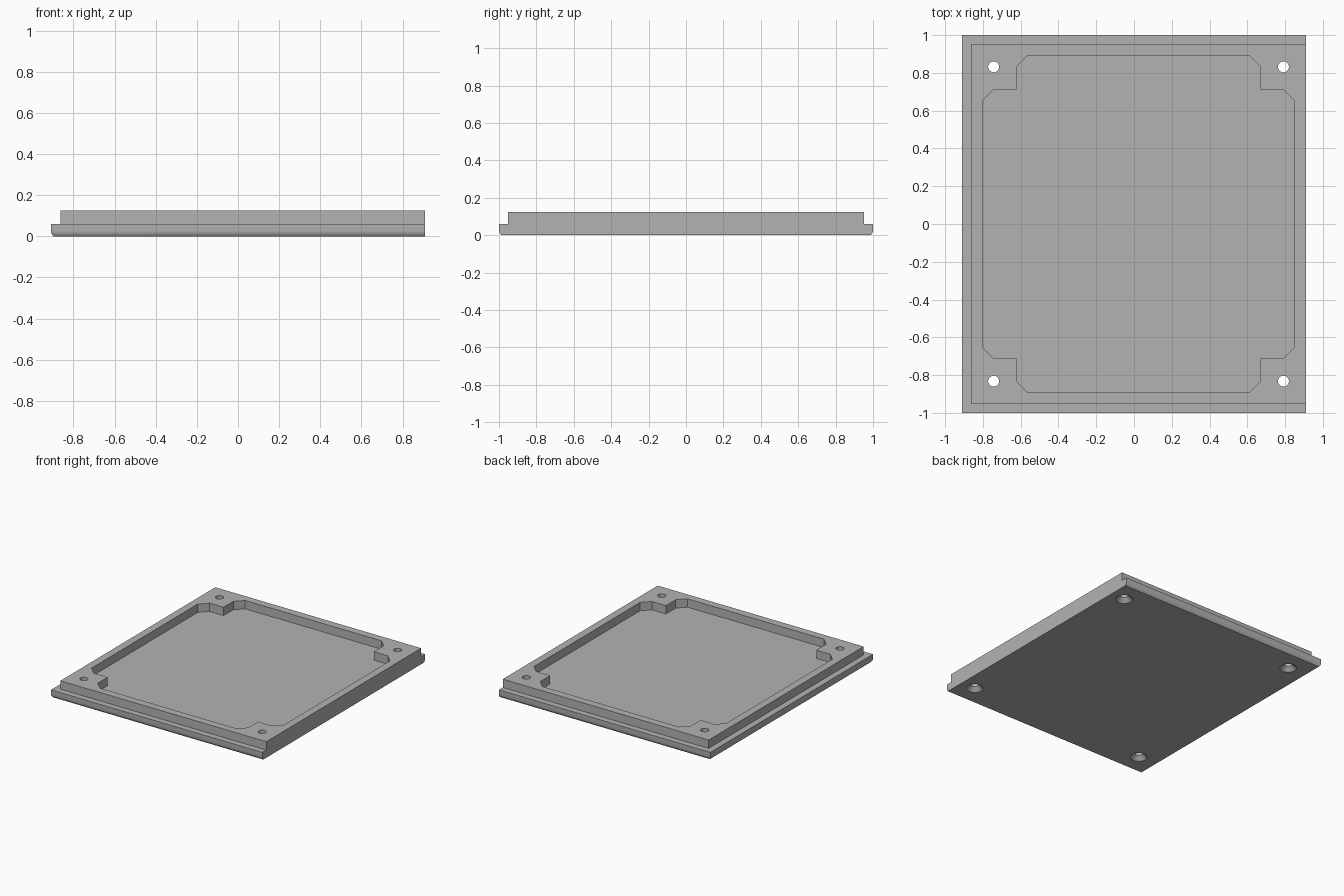
import bpy
import bmesh
from math import cos, sin, pi, radians

HALF_X, HALF_Y = 0.91, 1.0
RIM_Z, TOP_Z = 0.06, 0.125
LEDGE = 0.048                 # width of the step on three sides
SHIFT = LEDGE / 2             # pocket and holes are centred on the raised area
HOLE_X, HOLE_Y = 0.767, 0.832

cube = bpy.data.objects.get("Cube")
if cube:
    bpy.data.objects.remove(cube, do_unlink=True)

grey = bpy.data.materials.new("plain grey")
grey.use_nodes = True
grey.diffuse_color = (0.45, 0.45, 0.45, 1)
grey.node_tree.nodes["Principled BSDF"].inputs["Base Color"].default_value = grey.diffuse_color


def loft(name, loops, cut_x=None):
    """Closed solid through stacked loops of equal length."""
    bm = bmesh.new()
    rings = [[bm.verts.new(p) for p in loop] for loop in loops]
    for a, b in zip(rings, rings[1:]):
        for i in range(len(a)):
            j = (i + 1) % len(a)
            bm.faces.new((a[i], a[j], b[j], b[i]))
    bm.faces.new(rings[0][::-1])
    bm.faces.new(rings[-1])
    if cut_x is not None:
        geom = bm.verts[:] + bm.edges[:] + bm.faces[:]
        cut = bmesh.ops.bisect_plane(bm, geom=geom, plane_co=(cut_x, 0, 0),
                                     plane_no=(1, 0, 0), clear_outer=True)
        edges = [e for e in cut["geom_cut"] if isinstance(e, bmesh.types.BMEdge)]
        bmesh.ops.contextual_create(bm, geom=edges)
    bmesh.ops.recalc_face_normals(bm, faces=bm.faces[:])
    mesh = bpy.data.meshes.new(name)
    bm.to_mesh(mesh)
    bm.free()
    mesh.materials.append(grey)
    obj = bpy.data.objects.new(name, mesh)
    bpy.context.collection.objects.link(obj)
    return obj


def rectangle(inset, z):
    x, y = HALF_X - inset, HALF_Y - inset
    return [(-x, -y, z), (x + 0.3, -y, z), (x + 0.3, y, z), (-x, y, z)]


def circle(x, y, radius, z, sides=32):
    return [(x + radius * cos(2 * pi * i / sides),
             y + radius * sin(2 * pi * i / sides), z) for i in range(sides)]


# Stepped plate: softened lower edge, ledge on three sides, flush on the left
soft_edge = [(0.012, 0), (0.007, 0.006), (0.003, 0.013), (0.001, 0.019), (0, 0.025)]
steps = soft_edge + [(0, RIM_Z), (LEDGE, RIM_Z), (LEDGE, TOP_Z)]
plate = loft("cover_plate", [rectangle(*s) for s in steps], cut_x=HALF_X)

# Pocket outline: one corner, mirrored around the screw bosses
boss, bevel = 0.12, 0.06
corner = [(HOLE_X + bevel, HOLE_Y - boss - bevel), (HOLE_X, HOLE_Y - boss),
          (HOLE_X - boss, HOLE_Y - boss), (HOLE_X - boss, HOLE_Y),
          (HOLE_X - boss - bevel, HOLE_Y + bevel)]
outline = []
for sx, sy in ((1, 1), (-1, 1), (-1, -1), (1, -1)):
    outline += [(sx * x + SHIFT, sy * y) for x, y in corner[::sx * sy]]
cutters = [loft("pocket_cutter", [[(x, y, z) for x, y in outline] for z in (RIM_Z, 0.3)])]

# Countersunk screw holes
for sx in (-1, 1):
    for sy in (-1, 1):
        x, y = sx * HOLE_X + SHIFT, sy * HOLE_Y
        cutters.append(loft("screw_hole_cutter", [
            circle(x, y, r, z) for r, z in ((0.07, -0.01), (0.029, 0.031), (0.029, 0.3))]))

# Apply the cuts
bpy.context.view_layer.objects.active = plate
plate.select_set(True)
for cutter in cutters:
    cutter.hide_render = True
    cut = plate.modifiers.new("cut", "BOOLEAN")
    cut.operation, cut.solver, cut.object = "DIFFERENCE", "EXACT", cutter
    bpy.ops.object.modifier_apply(modifier=cut.name)
    bpy.data.objects.remove(cutter, do_unlink=True)

bpy.ops.object.shade_smooth_by_angle(angle=radians(30))
